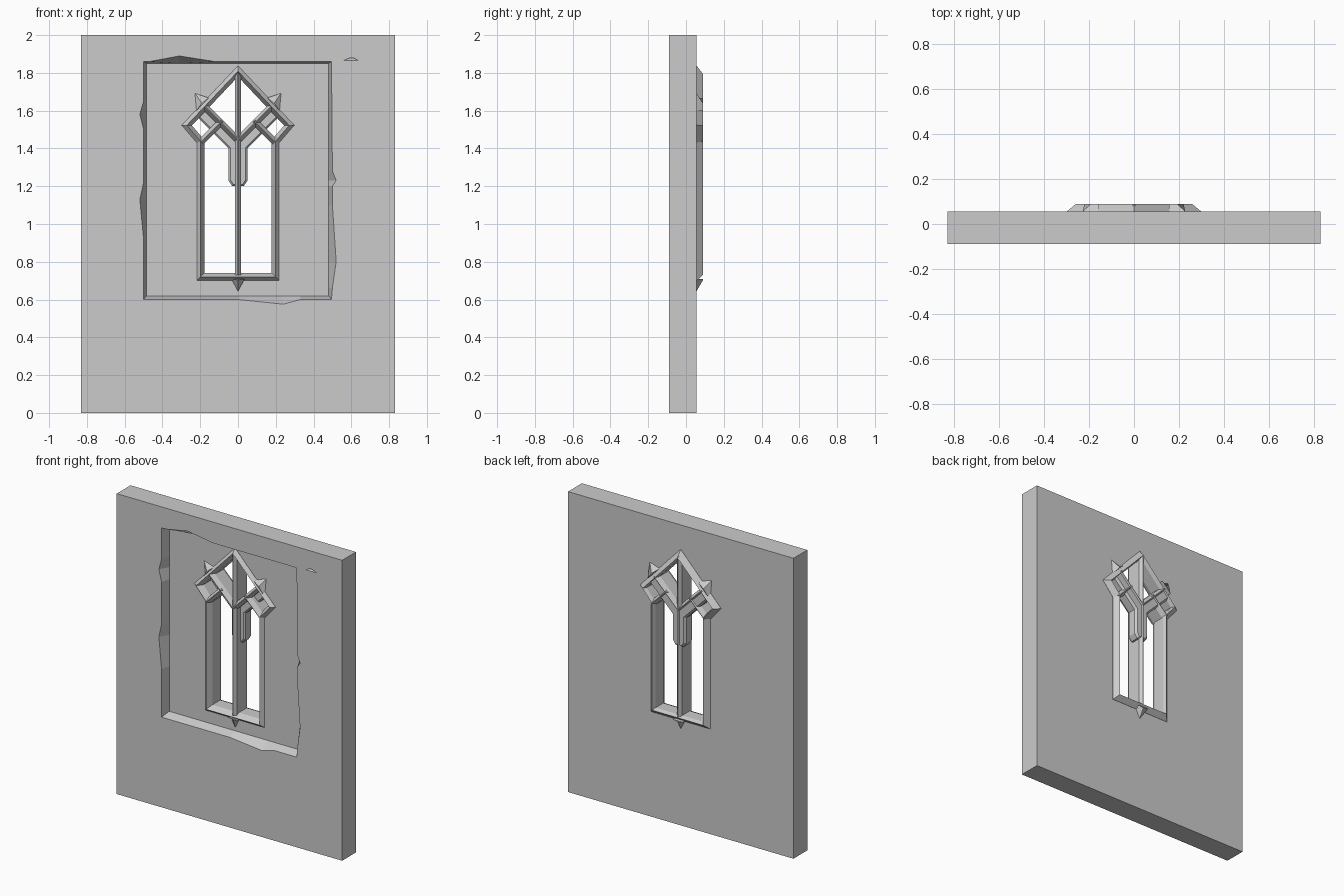
import bpy, bmesh
from mathutils import Vector

cube = bpy.data.objects.get("Cube")
if cube:
    bpy.data.objects.remove(cube)

stone = bpy.data.materials.new("grey_stone")
stone.use_nodes = True
stone.diffuse_color = (0.6, 0.6, 0.6, 1)
bsdf = next(n for n in stone.node_tree.nodes if n.type == 'BSDF_PRINCIPLED')
bsdf.inputs["Base Color"].default_value = stone.diffuse_color
bsdf.inputs["Roughness"].default_value = 0.9

WALL_FRONT, WALL_BACK, FLOOR = -0.09, 0.055, -0.03
RIM_FRONT, RIM_BACK = -0.055, 0.09


def loft(name, rings, closed=False):
    """Skin a list of (y, [(x, z), ...]) outlines of equal length."""
    bm = bmesh.new()
    loops = [[bm.verts.new((x, y, z)) for x, z in pts] for y, pts in rings]
    n = len(loops[0])
    pairs = list(zip(loops, loops[1:]))
    if closed:
        pairs.append((loops[-1], loops[0]))
    else:
        bm.faces.new(loops[0])
        bm.faces.new(loops[-1])
    for a, b in pairs:
        for i in range(n):
            j = (i + 1) % n
            bm.faces.new((a[i], a[j], b[j], b[i]))
    bmesh.ops.recalc_face_normals(bm, faces=bm.faces)
    mesh = bpy.data.meshes.new(name)
    bm.to_mesh(mesh)
    bm.free()
    mesh.materials.append(stone)
    obj = bpy.data.objects.new(name, mesh)
    bpy.context.collection.objects.link(obj)
    return obj


def inset(points, d):
    """Move each edge of a counter-clockwise outline inward by d."""
    result = []
    for i, p in enumerate(points):
        p = Vector(p)
        e1 = (p - Vector(points[i - 1])).normalized()
        e2 = (Vector(points[(i + 1) % len(points)]) - p).normalized()
        n1, n2 = Vector((-e1.y, e1.x)), Vector((-e2.y, e2.x))
        result.append(tuple(p + (n1 + n2) * d / (1 + n1.dot(n2))))
    return result


def bar(name, a, b, width, y0, y1, bevel=0.03):
    """Straight tracery bar with a ridge on the front and the back."""
    a, b = Vector(a), Vector(b)
    along = (b - a).normalized()
    side = Vector((-along.y, along.x)) * width / 2

    def ring(k):
        return [tuple(p) for p in (a - side * k, b - side * k, b + side * k, a + side * k)]
    return loft(name, [(y0, ring(0.1)), (y0 + bevel, ring(1)),
                       (y1 - bevel, ring(1)), (y1, ring(0.1))])


def spur(name, left, right, tip):
    """Pointed stub outside the frame, sloping back to it at both ends."""
    mid = (Vector(left) + Vector(right)) / 2

    def ring(k):
        return [left, right, tuple(mid.lerp(Vector(tip), k))]
    return loft(name, [(RIM_FRONT, ring(0.1)), (FLOOR, ring(1)),
                       (WALL_BACK, ring(1)), (RIM_BACK, ring(0.1))])


def cut(target, cutter):
    cutter.hide_render = True
    mod = target.modifiers.new("cut", 'BOOLEAN')
    mod.operation = 'DIFFERENCE'
    mod.solver = 'EXACT'
    mod.object = cutter
    bpy.context.view_layer.objects.active = target
    bpy.ops.object.modifier_apply(modifier=mod.name)
    bpy.data.objects.remove(cutter)


# wall slab
slab = [(-0.83, 0), (0.83, 0), (0.83, 2), (-0.83, 2)]
wall = loft("wall", [(WALL_FRONT, slab), (WALL_BACK, slab)])

# recessed panel with chipped edges
chipped = [(-0.5, 0.6), (0, 0.6), (0.24, 0.575), (0.33, 0.6), (0.495, 0.6),
           (0.5, 0.66), (0.52, 0.8), (0.5, 1.1), (0.5, 1.2), (0.52, 1.23),
           (0.5, 1.28), (0.495, 1.86), (-0.12, 1.86), (-0.31, 1.89), (-0.47, 1.86),
           (-0.5, 1.86), (-0.5, 1.65), (-0.52, 1.58), (-0.5, 1.5), (-0.5, 1.22),
           (-0.52, 1.13), (-0.5, 0.92)]
panel = [(max(-0.485, min(0.48, x)), max(0.62, min(1.85, z))) for x, z in chipped]
for i, (x, z) in enumerate(chipped):
    # keep repeated corner points apart
    if x == 0.5 and z == 0.66:
        panel[i] = (0.48, 0.66)
outer = [(x * 1.0, z) for x, z in chipped]
cut(wall, loft("recess_cutter", [(WALL_FRONT - 0.0005, outer), (FLOOR, panel)]))

# loose chip near the upper corner
chip = [(0.56, 1.86), (0.65, 1.86), (0.61, 1.88)]
cut(wall, loft("chip_cutter", [(WALL_FRONT - 0.01, chip),
                               (WALL_FRONT + 0.02, [(x, 1.878 + (z - 1.86) * 0.1) for x, z in chip])]))

# pointed window opening and its frame
half = [(0.218, 0.70), (0.218, 1.43), (0.298, 1.523)]
outline = half + [(0, 1.838)] + [(-x, z) for x, z in reversed(half)]
hole = inset(outline, 0.025)
cut(wall, loft("window_cutter", [(-0.2, hole), (0.2, hole)]))
section = [(0, FLOOR - 0.001), (0.02, RIM_FRONT), (0.04, -0.015),
           (0.04, 0.065), (0.03, RIM_BACK), (0, WALL_BACK + 0.001)]
loft("window_frame", [(y, inset(outline, d)) for d, y in section], closed=True)

# centre mullion
bar("mullion", (0, 0.73), (0, 1.80), 0.034, RIM_FRONT, 0.088, 0.02)

# wide forked support behind the mullion
arm = [(0.03, 1.2), (0.05, 1.23), (0.05, 1.4), (0.225, 1.575), (0.175, 1.625)]
fork = arm + [(0, 1.45)] + [(-x, z) for x, z in reversed(arm)]
loft("forked_support", [(0.0, inset(fork, 0.01)), (0.01, fork), (0.065, fork),
                        (0.08, inset(fork, 0.012))])

# diagonal tracery and outer spurs on each side
for side, s in (("left", 1), ("right", -1)):
    bar(side + "_diamond_bar", (0, 1.445), (s * 0.175, 1.62), 0.036, RIM_FRONT, 0.088)
    bar(side + "_lower_bar", (s * 0.195, 1.435), (s * 0.085, 1.545), 0.036, RIM_FRONT, 0.088)
    spur(side + "_spur", (s * 0.22, 1.60), (s * 0.155, 1.668), (s * 0.228, 1.692))
spur("bottom_spur", (-0.035, 0.71), (0.035, 0.71), (0, 0.643))
